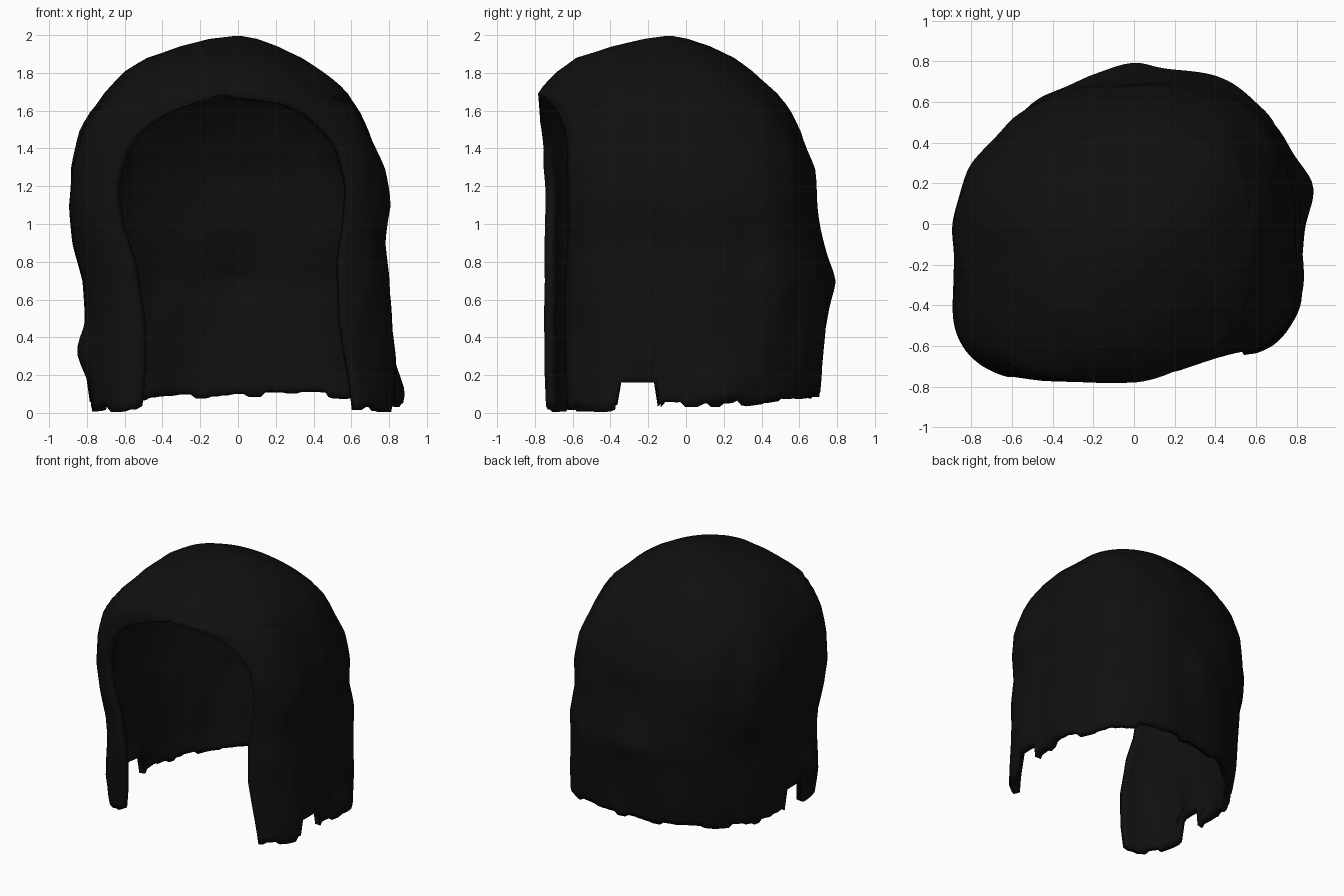
import bpy, bmesh, math, random
from mathutils import Vector, noise

if "Cube" in bpy.data.objects:
    bpy.data.objects.remove(bpy.data.objects["Cube"])

random.seed(4)

# height, left x, right x, front y, back y of the outer shell
RINGS = [(0.00, -0.78, 0.83, -0.77, 0.69), (0.20, -0.80, 0.83, -0.77, 0.71),
         (0.50, -0.81, 0.81, -0.77, 0.74), (0.70, -0.82, 0.80, -0.77, 0.76),
         (0.90, -0.87, 0.78, -0.77, 0.73), (1.10, -0.90, 0.80, -0.77, 0.70),
         (1.30, -0.89, 0.77, -0.78, 0.67), (1.50, -0.83, 0.69, -0.78, 0.60),
         (1.60, -0.78, 0.64, -0.78, 0.54), (1.70, -0.71, 0.57, -0.78, 0.47),
         (1.80, -0.61, 0.46, -0.69, 0.37), (1.88, -0.48, 0.34, -0.58, 0.25),
         (1.94, -0.31, 0.21, -0.39, 0.13), (1.98, -0.15, 0.10, -0.22, 0.01),
         (1.995, -0.02, 0.02, -0.11, -0.07)]
# height, left and right edge of the face opening
OPENING = [(0.00, -0.52, 0.62), (0.20, -0.50, 0.59), (0.50, -0.50, 0.54),
           (0.80, -0.55, 0.54), (1.00, -0.61, 0.57), (1.20, -0.64, 0.58),
           (1.40, -0.59, 0.54), (1.50, -0.51, 0.46), (1.60, -0.35, 0.33),
           (1.65, -0.20, 0.20), (1.69, 0.0, 0.0)]


def lerp_table(table, z):
    if z <= table[0][0]:
        return table[0][1:]
    for p, q in zip(table, table[1:]):
        if z <= q[0]:
            f = (z - p[0]) / (q[0] - p[0])
            return tuple(a + (b - a) * f for a, b in zip(p[1:], q[1:]))
    return table[-1][1:]


def step(a, b, v):
    t = min(1, max(0, (v - a) / (b - a)))
    return t * t * (3 - 2 * t)


def bump(x, y, z, cx, cy, cz, r):
    d = ((x - cx) ** 2 + (y - cy) ** 2 + (z - cz) ** 2) / (r * r)
    return math.exp(-2 * d)


N = 144
jag = []
while len(jag) <= N:                       # uneven lock lengths
    jag += [random.uniform(-0.02, 0.02)] * random.randint(2, 4)

heights = [1.69 * i / 34 for i in range(35)]
heights += [1.73, 1.77, 1.81, 1.85, 1.88, 1.91, 1.94, 1.96, 1.98, 1.995]

bm = bmesh.new()
grid = []
for z0 in heights:
    l, r, fy, by = lerp_table(RINGS, z0)
    closed = z0 > 1.689
    xl, xr = (0, 0) if closed else lerp_table(OPENING, z0)
    cx, a, cy = (l + r) / 2, (r - l) / 2, -0.09
    nf = 4.5 - 2.4 * step(1.5, 1.92, z0)   # boxy front, round back

    def edge_angle(x):
        u = min(0.97, abs(x - cx) / a)
        return math.atan2(math.copysign(u, x - cx), (1 - u ** nf) ** (1 / nf))

    a0, a1 = (0, math.tau) if closed else (edge_angle(xr), math.tau + edge_angle(xl))
    row = []
    for i in range(N + 1):
        t = a0 + (a1 - a0) * i / N
        s, c = math.sin(t), -math.cos(t)
        n = nf if c < 0 else 2.35
        rad = (abs(s) ** n + abs(c) ** n) ** (-1 / n)
        x = cx + a * rad * s
        y = cy + rad * c * ((cy - fy) if c < 0 else (by - cy))
        # right front edge sits further back; right rear is fuller
        fade = 1 - step(1.75, 1.98, z0)
        if y < 0:
            y += 0.10 * step(0.0, 0.45, x) * min(1, -y / 0.6) * fade
        else:
            y += 0.10 * x * min(1, y / 0.4) * fade
        # ragged hem with a slot in each side
        hem = 0.045 + 0.05 * step(0.2, 0.7, y) + jag[i]
        if -0.37 < y < -0.15:
            hem = 0.16 if x > 0 else 0.19
        elif y < -0.37:
            hem -= 0.02
        z = z0 + hem * max(0, 1 - z0 / 0.45)
        # flared locks and wavy surface
        out = 0.08 * bump(x, y, z, 0.8, 0.15, 0.1, 0.2)
        out += 0.06 * bump(x, y, z, -0.8, -0.42, 0.32, 0.18)
        out += 0.03 * bump(x, y, z, 0, 0.76, 0.7, 0.15)
        out += 0.02 * noise.noise(Vector((x * 5, y * 5, z * 3)))
        dirn = Vector((s, c, 0)).normalized()
        if y < -0.6:
            dirn.y *= 0.3
        row.append(bm.verts.new(Vector((x, y, z)) + dirn * out * min(1, fade + 0.2)))
    grid.append(row)

for r0, r1 in zip(grid, grid[1:]):
    for i in range(N):
        bm.faces.new((r0[i], r0[i + 1], r1[i + 1], r1[i]))
bm.faces.new(grid[-1][:-1])                # crown cap
seam = [v for row in grid for v in (row[0], row[-1])]
bmesh.ops.remove_doubles(bm, verts=seam, dist=0.003)
bmesh.ops.recalc_face_normals(bm, faces=bm.faces[:])
bm.normal_update()
side = max(bm.faces, key=lambda f: f.calc_center_median().x
           if abs(f.calc_center_median().z - 1.0) < 0.2 else -9)
if side.normal.x < 0:
    bmesh.ops.reverse_faces(bm, faces=bm.faces[:])

mesh = bpy.data.meshes.new("hair_shell")
bm.to_mesh(mesh)
bm.free()
hair = bpy.data.objects.new("hair_shell", mesh)
bpy.context.collection.objects.link(hair)

mat = bpy.data.materials.new("soft black")
mat.diffuse_color = (0.005, 0.005, 0.005, 1)
mat.use_nodes = True
mat.node_tree.nodes["Principled BSDF"].inputs["Base Color"].default_value = mat.diffuse_color
mesh.materials.append(mat)

# wall thickness grows inward
wall = hair.modifiers.new("wall", 'SOLIDIFY')
wall.thickness = 0.05
wall.offset = -1

bpy.context.view_layer.objects.active = hair
hair.select_set(True)
bpy.ops.object.shade_smooth_by_angle(angle=math.radians(40))
